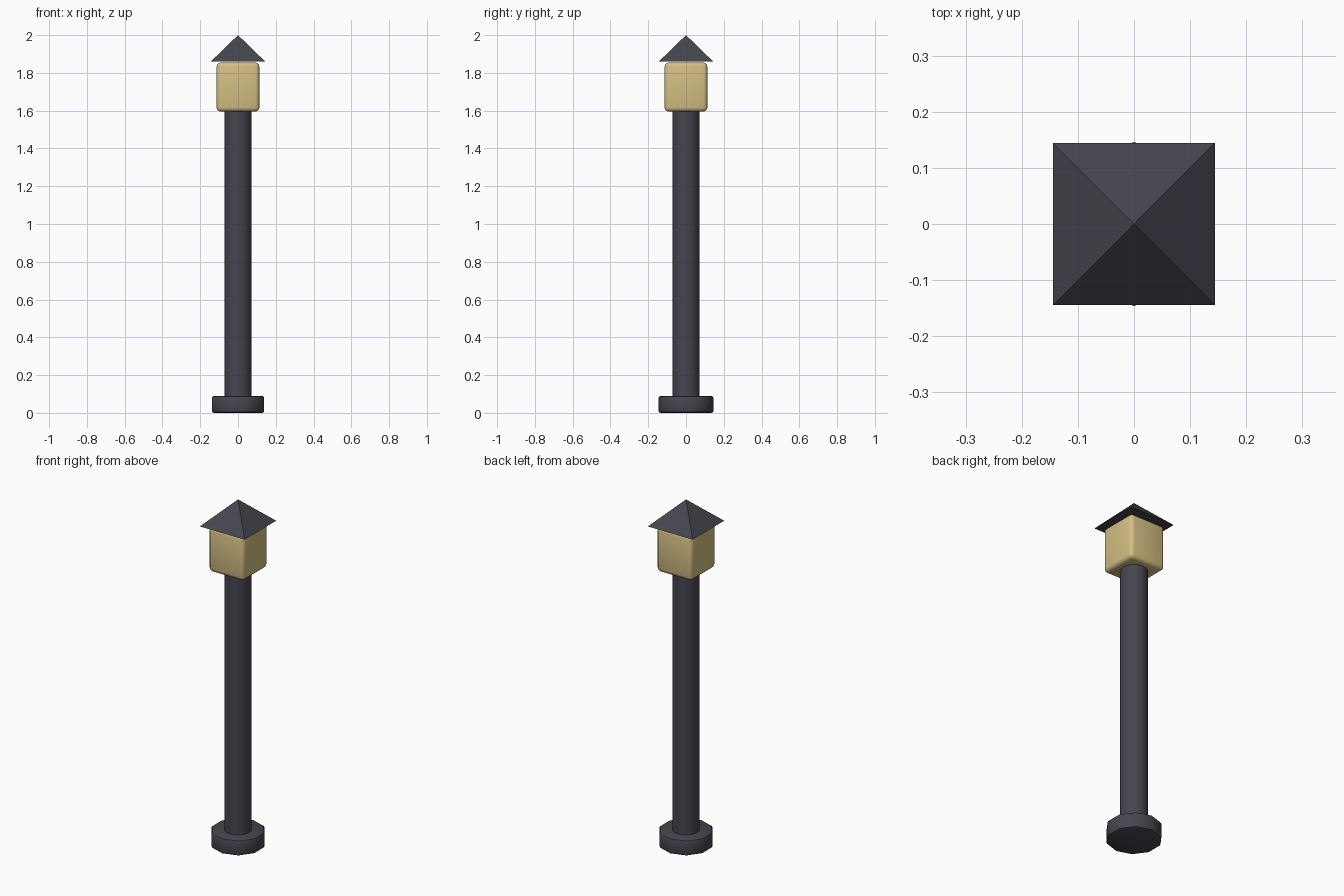
import bpy
import bmesh
from math import radians
from mathutils import Matrix

cube = bpy.data.objects.get("Cube")
if cube:
    bpy.data.objects.remove(cube, do_unlink=True)


def material(name, rgb):
    mat = bpy.data.materials.new(name)
    mat.use_nodes = True
    colour = (*rgb, 1)
    mat.diffuse_color = colour
    mat.node_tree.nodes["Principled BSDF"].inputs["Base Color"].default_value = colour
    return mat


def finish(name, bm, mat, bevel=0, segments=2, smooth=True):
    mesh = bpy.data.meshes.new(name)
    bm.to_mesh(mesh)
    bm.free()
    mesh.materials.append(mat)
    obj = bpy.data.objects.new(name, mesh)
    bpy.context.collection.objects.link(obj)
    bpy.ops.object.select_all(action="DESELECT")
    obj.select_set(True)
    bpy.context.view_layer.objects.active = obj
    if bevel:
        mod = obj.modifiers.new("Rounded edges", "BEVEL")
        mod.width = bevel
        mod.segments = segments
        mod.limit_method = "ANGLE"
        mod.angle_limit = radians(50)
        bpy.ops.object.modifier_apply(modifier=mod.name)
    if smooth:
        bpy.ops.object.shade_smooth_by_angle(angle=radians(40))
    return obj


def cone(name, sides, r1, r2, z1, z2, mat, turn=0, **options):
    bm = bmesh.new()
    place = Matrix.Translation((0, 0, (z1 + z2) / 2)) @ Matrix.Rotation(radians(turn), 4, "Z")
    bmesh.ops.create_cone(bm, cap_ends=True, segments=sides, radius1=r1,
                          radius2=r2, depth=z2 - z1, matrix=place)
    bmesh.ops.remove_doubles(bm, verts=bm.verts, dist=0.0001)
    finish(name, bm, mat, **options)


dark_metal = material("Dark metal", (0.06, 0.06, 0.077))
warm_glass = material("Warm glass", (0.66, 0.52, 0.225))

# Ten-sided foot and round pole
cone("base", 10, 0.146, 0.146, 0, 0.09, dark_metal, bevel=0.012)
cone("pole", 24, 0.072, 0.072, 0.08, 1.605, dark_metal)

# Rounded lantern box
bm = bmesh.new()
bmesh.ops.create_cube(bm, size=1, matrix=Matrix.Translation((0, 0, 1.725))
                      @ Matrix.Diagonal((0.226, 0.226, 0.26, 1)))
finish("lantern", bm, warm_glass, bevel=0.022, segments=3)

# Pyramid roof
cone("roof", 4, 0.144 * 2 ** 0.5, 0, 1.86, 2, dark_metal, turn=45, smooth=False)
